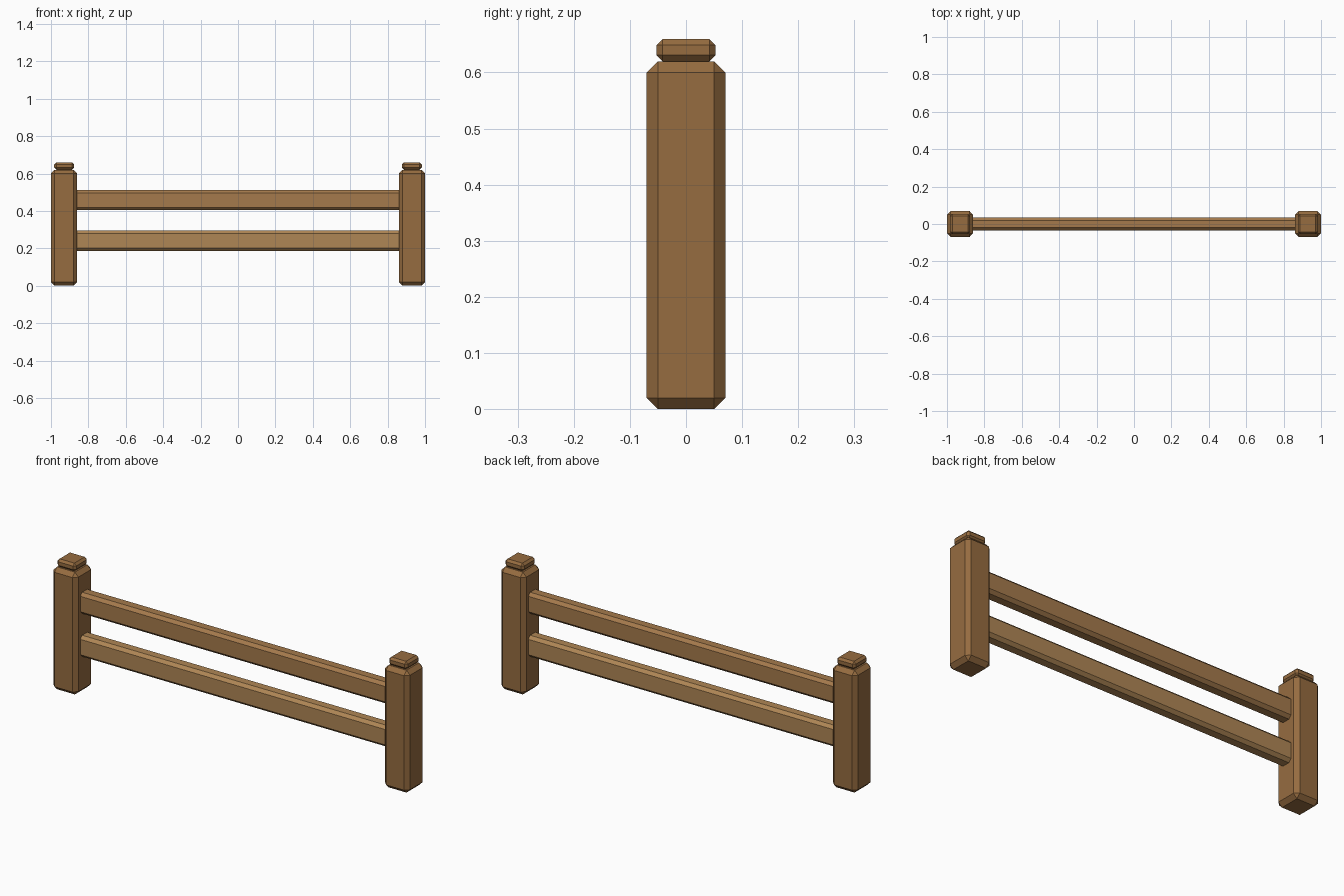
import bpy
import bmesh

if "Cube" in bpy.data.objects:
    bpy.data.objects.remove(bpy.data.objects["Cube"])


def material(name, rgb):
    m = bpy.data.materials.new(name)
    m.diffuse_color = (*rgb, 1.0)
    m.use_nodes = True
    m.node_tree.nodes["Principled BSDF"].inputs["Base Color"].default_value = m.diffuse_color
    return m


POST = material("post_wood", (0.305, 0.150, 0.051))
UPPER = material("upper_rail_wood", (0.376, 0.195, 0.072))
LOWER = material("lower_rail_wood", (0.43, 0.24, 0.09))


def chamfered_box(name, center, size, bevel, mat):
    """Box with a single flat chamfer along every edge."""
    bm = bmesh.new()
    bmesh.ops.create_cube(bm, size=1.0)
    bmesh.ops.scale(bm, vec=size, verts=bm.verts)
    bmesh.ops.bevel(bm, geom=bm.edges[:], offset=bevel, offset_type='OFFSET',
                    segments=1, profile=0.5, affect='EDGES')
    mesh = bpy.data.meshes.new(name)
    bm.to_mesh(mesh)
    bm.free()
    mesh.materials.append(mat)
    obj = bpy.data.objects.new(name, mesh)
    obj.location = center
    bpy.context.collection.objects.link(obj)
    return obj


# Posts with small square caps, one at each end
for side, sx in (("left", -1), ("right", 1)):
    chamfered_box(f"{side}_post", (sx * 0.93, 0, 0.31), (0.14, 0.14, 0.62), 0.02, POST)
    chamfered_box(f"{side}_post_cap", (sx * 0.93, 0, 0.64), (0.105, 0.105, 0.04), 0.011, POST)

# Horizontal rails, ends sunk into the posts
for name, z, mat in (("upper_rail", 0.458, UPPER), ("lower_rail", 0.24, LOWER)):
    chamfered_box(name, (0, 0, z), (1.80, 0.07, 0.108), 0.015, mat)
